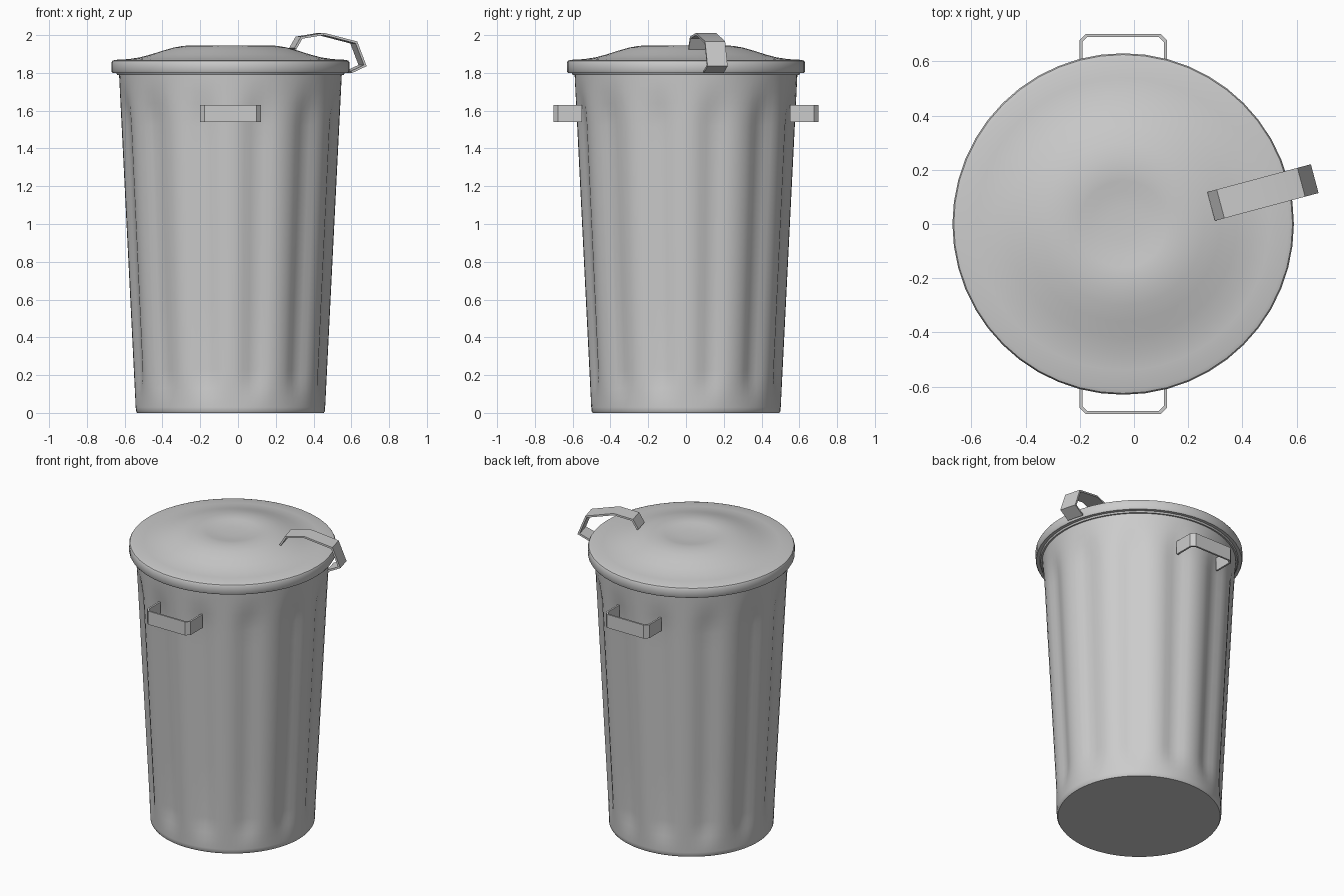
import bpy, bmesh
from math import cos, sin, pi, radians
from mathutils import Vector

if "Cube" in bpy.data.objects:
    bpy.data.objects.remove(bpy.data.objects["Cube"])

CX = -0.04      # axis of the bin


def finish(name, bm, angle):
    bmesh.ops.recalc_face_normals(bm, faces=bm.faces)
    me = bpy.data.meshes.new(name)
    bm.to_mesh(me)
    bm.free()
    ob = bpy.data.objects.new(name, me)
    bpy.context.collection.objects.link(ob)
    bpy.ops.object.select_all(action='DESELECT')
    ob.select_set(True)
    bpy.context.view_layer.objects.active = ob
    bpy.ops.object.shade_smooth_by_angle(angle=radians(angle))
    return ob


def revolve(name, profile, n, radius=lambda r, z, a: r, cap_start=False, cap_end=False, angle=40):
    """Stack rings of (r, z) round the bin axis; radius() may vary r by angle."""
    bm = bmesh.new()
    rings = []
    for r, z in profile:
        ring = []
        for i in range(n):
            a = 2 * pi * i / n
            q = radius(r, z, a)
            ring.append(bm.verts.new((CX + q * cos(a), q * sin(a), z)))
        rings.append(ring)
    for lo, hi in zip(rings, rings[1:]):
        for i in range(n):
            j = (i + 1) % n
            bm.faces.new((lo[i], lo[j], hi[j], hi[i]))
    if cap_start:
        bm.faces.new(rings[0])
    if cap_end:
        bm.faces.new(rings[-1])
    return finish(name, bm, angle)


def strap(name, path, side, width, thick):
    """Flat bent strip: path is its outer centre line, side its width direction."""
    pts = [Vector(p) for p in path]
    side = Vector(side).normalized()
    bm = bmesh.new()
    sections = []
    for i, p in enumerate(pts):
        d0 = (p - pts[i - 1]).normalized() if i else None
        d1 = (pts[i + 1] - p).normalized() if i < len(pts) - 1 else None
        n0 = side.cross(d0 or d1)
        n1 = side.cross(d1 or d0)
        m = (n0 + n1).normalized()
        inward = m * (thick / m.dot(n0))
        w = side * width / 2
        sections.append([bm.verts.new(v) for v in (p - w, p + w, p + w + inward, p - w + inward)])
    for a, b in zip(sections, sections[1:]):
        for i in range(4):
            j = (i + 1) % 4
            bm.faces.new((a[i], a[j], b[j], b[i]))
    bm.faces.new(sections[0])
    bm.faces.new(sections[-1])
    return finish(name, bm, 25)


# Tapered body with twelve shallow flutes that fade out at both ends
def smooth(t):
    t = min(max(t, 0), 1)
    return t * t * (3 - 2 * t)


def flute(r, z, a):
    fade = smooth((z - 0.03) / 0.2) * smooth((1.77 - z) / 0.25)
    return r - 0.025 * fade * (0.5 - 0.5 * cos(12 * a)) ** 1.5


levels = [0.01, 0.03, 0.08, 0.13, 0.18, 0.23, 0.6, 1.0, 1.4, 1.52, 1.58, 1.64, 1.7, 1.77, 1.83]
revolve("bin_body", [(0.494, 0)] + [(0.5 + 0.05 * z, z) for z in levels], 96, flute, cap_start=True)

# Domed lid with a rolled skirt and a slightly dished centre
lid = [(0.588, 1.79), (0.6, 1.79), (0.605, 1.8), (0.625, 1.8), (0.63, 1.808), (0.63, 1.855),
       (0.625, 1.864), (0.61, 1.869), (0.54, 1.873), (0.48, 1.882), (0.42, 1.898), (0.36, 1.917),
       (0.30, 1.934), (0.25, 1.943), (0.20, 1.946), (0.16, 1.943), (0.12, 1.937), (0.06, 1.934),
       (0.01, 1.933)]
revolve("lid", lid, 48, cap_end=True)

# Side handles, front and back
for name, s in (("front_handle", -1), ("back_handle", 1)):
    half = [(0.15, 0.55), (0.15, 0.672), (0.132, 0.69)]
    outline = [(-x, y) for x, y in half] + [(x, y) for x, y in reversed(half)]
    strap(name, [(CX + x, s * y, 1.585) for x, y in outline], (0, 0, s), 0.09, 0.012 * 1)

# Bent lid handle hanging over the rim
a = radians(15)
bent = [(0.01, 1.925), (0.043, 1.981), (0.16, 2.0), (0.335, 1.956), (0.38, 1.842), (0.31, 1.81)]
strap("lid_handle", [(0.285 + s * cos(a), 0.065 + s * sin(a), z) for s, z in bent],
      (-sin(a), cos(a), 0), 0.11, -0.012)
